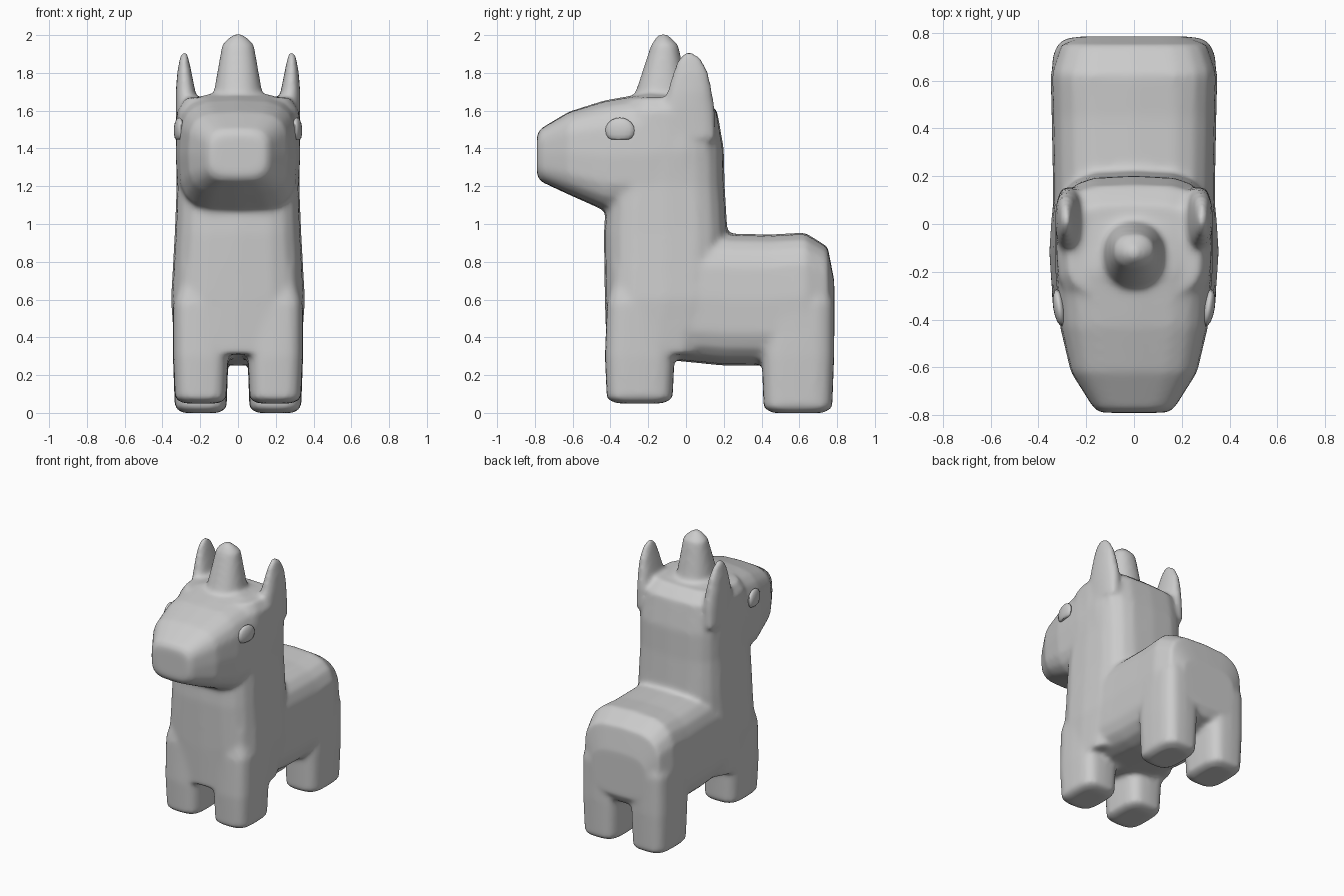
import bpy
import bmesh
from math import cos, sin, pi, copysign
from mathutils import Matrix, Vector

cube = bpy.data.objects.get("Cube")
if cube:
    bpy.data.objects.remove(cube, do_unlink=True)

grey = bpy.data.materials.new("plain grey")
grey.use_nodes = True
grey.diffuse_color = (0.6, 0.6, 0.6, 1)
grey.node_tree.nodes["Principled BSDF"].inputs["Base Color"].default_value = (0.6, 0.6, 0.6, 1)

SIDES = 20


def loft(bm, axis, rings, power=3.5, mirror=1):
    """Skin rounded-box rings (t, x0, x1, b0, b1) along the y or z axis."""
    loops = []
    for t, x0, x1, b0, b1 in rings:
        loop = []
        for i in range(SIDES):
            a = 2 * pi * i / SIDES
            u, v = (copysign(abs(f) ** (2 / power), f) for f in (cos(a), sin(a)))
            x = mirror * ((x0 + x1) / 2 + u * (x1 - x0) / 2)
            b = (b0 + b1) / 2 + v * (b1 - b0) / 2
            loop.append(bm.verts.new((x, b, t) if axis == "z" else (x, t, b)))
        loops.append(loop)
    faces = [bm.faces.new(loops[0]), bm.faces.new(loops[-1])]
    for low, high in zip(loops, loops[1:]):
        for i in range(SIDES):
            j = (i + 1) % SIDES
            faces.append(bm.faces.new((low[i], low[j], high[j], high[i])))
    bmesh.ops.recalc_face_normals(bm, faces=faces)


def centred(rings):
    """Expand (t, half_width, b0, b1) to a ring centred on x = 0."""
    return [(t, -w, w, b0, b1) for t, w, b0, b1 in rings]


def make_object(name, bm):
    mesh = bpy.data.meshes.new(name)
    bm.to_mesh(mesh)
    bm.free()
    mesh.materials.append(grey)
    for poly in mesh.polygons:
        poly.use_smooth = True
    obj = bpy.data.objects.new(name, mesh)
    bpy.context.collection.objects.link(obj)
    return obj


body = bmesh.new()

# Barrel of the body, front to back
loft(body, "y", centred([
    (-0.38, 0.30, 0.32, 0.90), (-0.10, 0.34, 0.28, 0.94), (0.20, 0.34, 0.25, 0.95),
    (0.45, 0.345, 0.25, 0.945), (0.63, 0.35, 0.28, 0.955), (0.75, 0.31, 0.32, 0.88),
    (0.785, 0.22, 0.38, 0.70)]))

# Chest and upright neck
loft(body, "z", centred([
    (0.31, 0.335, -0.42, 0.10), (0.60, 0.355, -0.43, 0.20), (0.95, 0.335, -0.435, 0.22),
    (1.20, 0.325, -0.42, 0.205), (1.40, 0.33, -0.40, 0.20), (1.60, 0.325, -0.35, 0.165),
    (1.67, 0.28, -0.30, 0.08)]))

# Head tapering to a blunt muzzle
loft(body, "y", centred([
    (-0.79, 0.14, 1.26, 1.47), (-0.77, 0.17, 1.225, 1.505), (-0.62, 0.265, 1.155, 1.595),
    (-0.43, 0.31, 1.07, 1.655), (-0.20, 0.33, 1.05, 1.695), (0.0, 0.33, 1.10, 1.68),
    (0.12, 0.30, 1.20, 1.64)]))

# Forelock tuft
loft(body, "z", centred([
    (1.50, 0.16, -0.31, 0.04), (1.69, 0.13, -0.27, 0.01), (1.95, 0.085, -0.185, -0.04),
    (1.985, 0.05, -0.16, -0.08), (2.008, 0.02, -0.14, -0.10)]), power=2.2)

for side in (1, -1):
    # Stubby legs with rounded soles: (sole height, front, back)
    for sole, front, back in ((0.05, -0.43, -0.06), (0.0, 0.40, 0.785)):
        loft(body, "z", [
            (sole, 0.10, 0.29, front + 0.06, back - 0.06),
            (sole + 0.025, 0.06, 0.335, front + 0.01, back - 0.01),
            (0.30, 0.05, 0.345, front, back),
            (0.58, 0.05, 0.345, front + 0.01, back),
            (0.75, 0.10, 0.30, front + 0.05, back - 0.04)], mirror=side)
    # Ears
    loft(body, "z", [
        (1.45, 0.24, 0.325, -0.10, 0.16), (1.60, 0.215, 0.33, -0.13, 0.155),
        (1.70, 0.225, 0.33, -0.10, 0.14), (1.80, 0.245, 0.322, -0.07, 0.12),
        (1.87, 0.26, 0.31, -0.045, 0.085), (1.91, 0.27, 0.30, -0.01, 0.04)],
        power=2.4, mirror=side)

body_obj = make_object("body", body)

# Fuse the parts into one soft skin
remesh = body_obj.modifiers.new("fuse", "REMESH")
remesh.mode = "VOXEL"
remesh.voxel_size = 0.016
remesh.use_smooth_shade = True
soften = body_obj.modifiers.new("soften", "SMOOTH")
soften.factor = 0.5
soften.iterations = 10

# Eyes: flattened domes with a straight lower lid
for side, name in ((1, "left_eye"), (-1, "right_eye")):
    bm = bmesh.new()
    bmesh.ops.create_uvsphere(bm, u_segments=16, v_segments=10, radius=1)
    for v in bm.verts:
        v.co.z = max(v.co.z, -0.7)
    place = (Matrix.Translation(Vector((side * 0.312, -0.35, 1.495)))
             @ Matrix.Rotation(-0.15 * side, 4, "Z")
             @ Matrix.Diagonal((0.026, 0.078, 0.068, 1)))
    bmesh.ops.transform(bm, matrix=place, verts=bm.verts)
    eye = make_object(name, bm)
    bpy.ops.object.select_all(action="DESELECT")
    eye.select_set(True)
    bpy.context.view_layer.objects.active = eye
    bpy.ops.object.shade_smooth_by_angle(angle=0.9)
